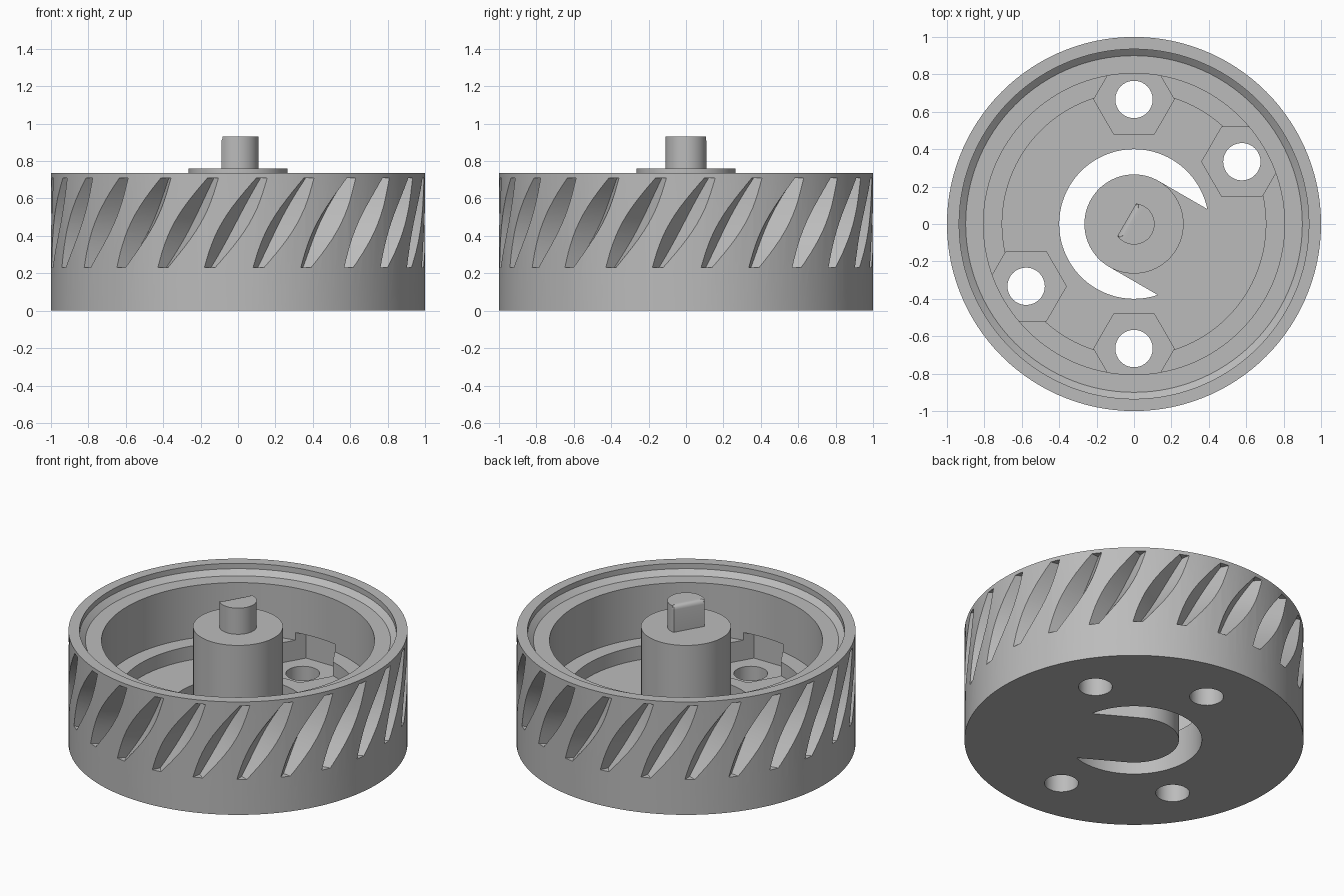
import bpy, bmesh
from math import sin, cos, pi, radians, asin, degrees

old = bpy.data.objects.get("Cube")
if old:
    bpy.data.objects.remove(old)

grey = bpy.data.materials.new("plain_grey")
grey.use_nodes = True
grey.diffuse_color = (0.5, 0.5, 0.5, 1)
grey.node_tree.nodes["Principled BSDF"].inputs["Base Color"].default_value = (0.5, 0.5, 0.5, 1)

SEG = 120


def make(name, bm):
    bmesh.ops.recalc_face_normals(bm, faces=bm.faces)
    mesh = bpy.data.meshes.new(name)
    bm.to_mesh(mesh)
    bm.free()
    mesh.materials.append(grey)
    obj = bpy.data.objects.new(name, mesh)
    bpy.context.collection.objects.link(obj)
    return obj


def loft(bm, sections):
    """Skin closed sections and cap both ends."""
    rings = [[bm.verts.new(p) for p in s] for s in sections]
    n = len(rings[0])
    for a, b in zip(rings, rings[1:]):
        for i in range(n):
            j = (i + 1) % n
            bm.faces.new((a[i], a[j], b[j], b[i]))
    bm.faces.new(rings[0][::-1])
    bm.faces.new(rings[-1])


def prism(bm, outline, z0, z1):
    loft(bm, [[(x, y, z) for x, y in outline] for z in (z0, z1)])


def arc(r, a0, a1, n, cx=0, cy=0):
    step = radians(a1 - a0) / n
    return [(cx + r * cos(radians(a0) + i * step), cy + r * sin(radians(a0) + i * step))
            for i in range(n + 1)]


def smooth(obj):
    bpy.ops.object.select_all(action='DESELECT')
    obj.select_set(True)
    bpy.context.view_layer.objects.active = obj
    bpy.ops.object.shade_smooth_by_angle(angle=radians(25))


# Turned drum: outer wall, stepped rim, bore, floor and central post
profile = [(1, 0), (1, .735), (.935, .735), (.935, .70), (.90, .67), (.805, .67),
           (.805, .33), (.705, .33), (.705, .24), (.265, .24), (.265, .76)]
bm = bmesh.new()
loft(bm, [[(x, y, z) for x, y in arc(r, 0, 360, SEG)[:-1]] for r, z in profile])
drum = make("drum", bm)

# Cutter: crescent slot around the post, open except for a bridge
bm = bmesh.new()
spread = degrees(asin(.265 / .4))
prism(bm, arc(.4, spread - 30, 330 - spread, 70) + arc(.265, 240, 60, 60), -.1, .26)
cutters = [make("slot_cutter", bm)]

# Cutters: nut pockets and bolt holes
pockets, holes = bmesh.new(), bmesh.new()
for a in (30, 90, 210, 270):
    cx, cy = .666 * cos(radians(a)), .666 * sin(radians(a))
    prism(pockets, arc(.215, 0, 360, 6, cx, cy)[:-1], .2, .38)
    prism(holes, arc(.1, 0, 360, 32, cx, cy)[:-1], -.1, .3)
cutters += [make("pocket_cutter", pockets), make("hole_cutter", holes)]

# Cutter: slanted leaf-shaped grooves around the outside
bm = bmesh.new()
STEPS = 12
for k in range(24):
    sections = []
    for i in range(STEPS + 1):
        t = i / STEPS
        swell = sin(pi * t)
        mid = radians(-83.7 + 15 * k + 16 * t)
        half = .042 + .045 * swell
        z = .23 + .48 * t
        sections.append([(r * cos(a), r * sin(a), z) for r, a in
                         ((1.02, mid - half), (1.02, mid + half), (.955 - .06 * swell, mid))])
    loft(bm, sections)
cutters.append(make("groove_cutter", bm))

for c in cutters:
    c.hide_render = True
    mod = drum.modifiers.new(c.name, 'BOOLEAN')
    mod.operation = 'DIFFERENCE'
    mod.solver = 'EXACT'
    mod.object = c

# Bake the cuts and discard the cutters
graph = bpy.context.evaluated_depsgraph_get()
baked = bpy.data.meshes.new_from_object(drum.evaluated_get(graph))
drum.modifiers.clear()
drum.data = baked
for c in cutters:
    bpy.data.objects.remove(c)
smooth(drum)

# D-shaped shaft with a rounded top
bm = bmesh.new()
cut = 66
prism(bm, arc(.11, 150 + cut, 510 - cut, 40), .75, .93)
top = [e for e in bm.edges if all(v.co.z > .9 for v in e.verts)]
bmesh.ops.bevel(bm, geom=top, offset=.025, segments=4, profile=.5, affect='EDGES')
smooth(make("shaft", bm))
